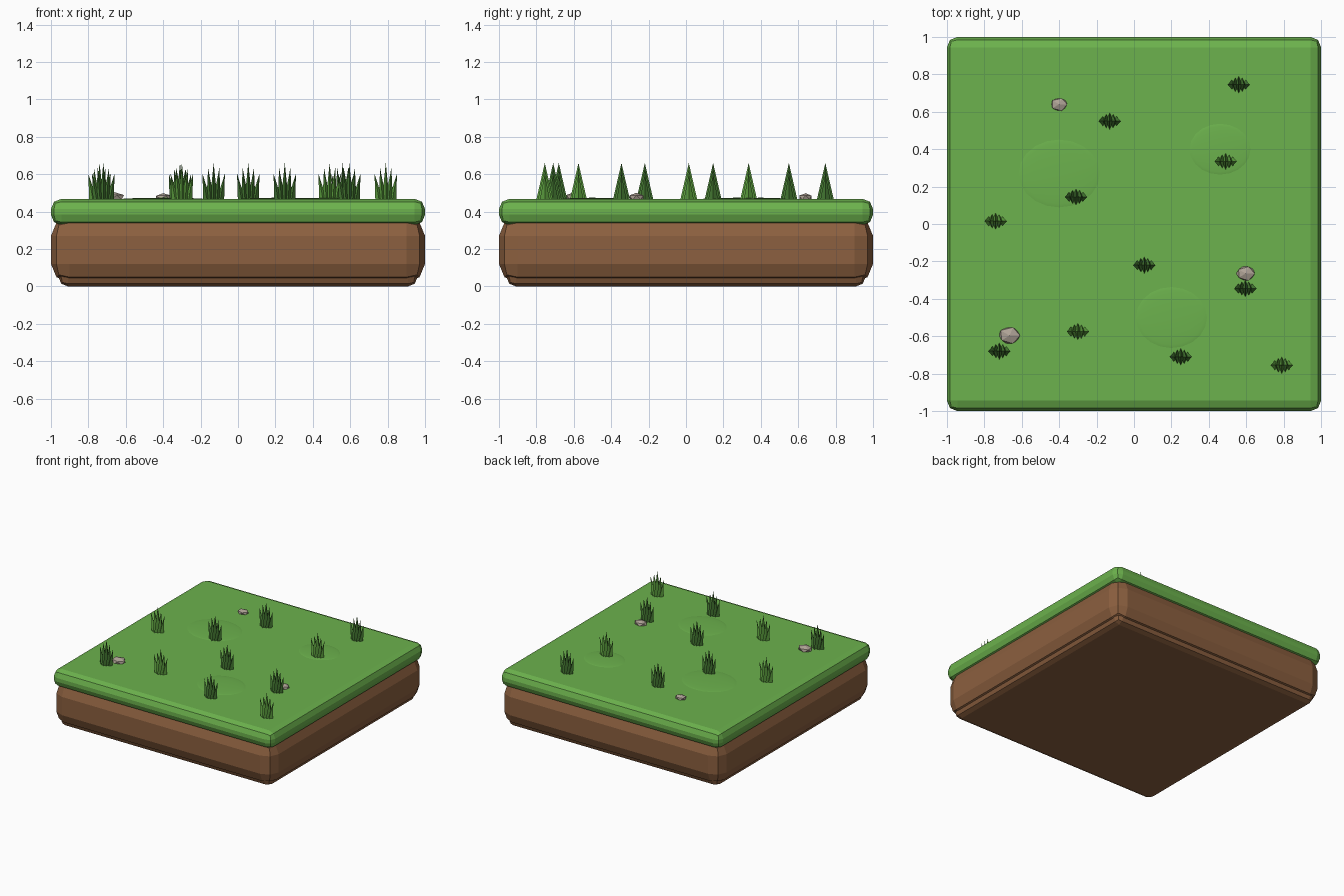
import bpy, bmesh, math, random
from mathutils import Vector

if "Cube" in bpy.data.objects:
    bpy.data.objects.remove(bpy.data.objects["Cube"])

random.seed(4)


def material(name, rgb):
    m = bpy.data.materials.new(name)
    m.diffuse_color = (*rgb, 1.0)
    m.use_nodes = True
    m.node_tree.nodes["Principled BSDF"].inputs["Base Color"].default_value = m.diffuse_color
    return m


GRASS = material("grass_green", (0.150, 0.445, 0.074))
DIRT = material("dirt_brown", (0.262, 0.117, 0.050))
BLADE_LIGHT = material("light_blade_green", (0.117, 0.376, 0.053))
BLADE_DARK = material("dark_blade_green", (0.066, 0.215, 0.036))
STONE = material("stone_grey", (0.43, 0.366, 0.305))


def make_object(name, bm, mat):
    bmesh.ops.recalc_face_normals(bm, faces=bm.faces)
    mesh = bpy.data.meshes.new(name)
    bm.to_mesh(mesh)
    bm.free()
    mesh.materials.append(mat)
    ob = bpy.data.objects.new(name, mesh)
    bpy.context.collection.objects.link(ob)
    return ob


def slab(name, half, z0, z1, bevel, mat):
    """Square block with rounded edges."""
    bm = bmesh.new()
    bmesh.ops.create_cube(bm, size=1)
    for v in bm.verts:
        v.co = (v.co.x * 2 * half, v.co.y * 2 * half, z0 + (v.co.z + 0.5) * (z1 - z0))
    ob = make_object(name, bm, mat)
    mod = ob.modifiers.new("rounded_edges", 'BEVEL')
    mod.width = bevel
    mod.segments = 2
    mod.limit_method = 'NONE'
    return ob


# Ground layers
slab("base_layer", 0.96, 0.0, 0.12, 0.05, DIRT)
slab("dirt_layer", 1.0, 0.02, 0.37, 0.10, DIRT)
slab("grass_layer", 1.0, 0.328, 0.468, 0.055, GRASS)
TOP = 0.468


# Shallow grassy mounds
def mound(name, x, y, rx, ry):
    bm = bmesh.new()
    bmesh.ops.create_uvsphere(bm, u_segments=20, v_segments=10, radius=1)
    for v in bm.verts:
        v.co = (x + v.co.x * rx, y + v.co.y * ry, TOP - 0.004 + v.co.z * 0.010)
    ob = make_object(name, bm, GRASS)
    for p in ob.data.polygons:
        p.use_smooth = True


mound("mound_left", -0.40, 0.27, 0.24, 0.20)
mound("mound_right", 0.46, 0.40, 0.18, 0.15)
mound("mound_front", 0.20, -0.50, 0.21, 0.18)


# Grass tufts: five four-sided spikes fanning out along x
def tuft(name, x, y, mat):
    bm = bmesh.new()
    for i in range(-2, 3):
        a = abs(i)
        rx, ry = 0.020, (0.045, 0.037, 0.026)[a]
        height = (0.192, 0.165, 0.135)[a]
        cx = x + i * 0.018
        ring = [bm.verts.new((cx + rx * math.cos(t), y + ry * math.sin(t), TOP - 0.003))
                for t in (k * math.pi / 2 for k in range(4))]
        tip = bm.verts.new((x + i * 0.030, y, TOP + height))
        bm.faces.new(ring)
        for k in range(4):
            bm.faces.new((ring[k], ring[(k + 1) % 4], tip))
    make_object(name, bm, mat)


light_spots = [(-0.74, 0.015), (-0.30, -0.575), (0.49, 0.335), (0.79, -0.755)]
dark_spots = [(0.56, 0.745), (-0.13, 0.55), (-0.31, 0.145), (0.055, -0.22),
              (0.595, -0.345), (-0.72, -0.68), (0.25, -0.71)]
for n, (x, y) in enumerate(light_spots):
    tuft(f"light_grass_tuft_{n + 1}", x, y, BLADE_LIGHT)
for n, (x, y) in enumerate(dark_spots):
    tuft(f"dark_grass_tuft_{n + 1}", x, y, BLADE_DARK)


# Faceted pebbles, half sunk in the grass
def pebble(name, x, y, r):
    bm = bmesh.new()
    bmesh.ops.create_icosphere(bm, subdivisions=1, radius=1)
    for v in bm.verts:
        k = random.uniform(0.92, 1.08)
        v.co = Vector((x + v.co.x * r * k, y + v.co.y * r * 0.8 * k,
                       TOP + 0.007 + v.co.z * r * 0.48))
    make_object(name, bm, STONE)


pebble("pebble_back", -0.40, 0.64, 0.048)
pebble("pebble_right", 0.597, -0.265, 0.053)
pebble("pebble_left", -0.665, -0.597, 0.062)
